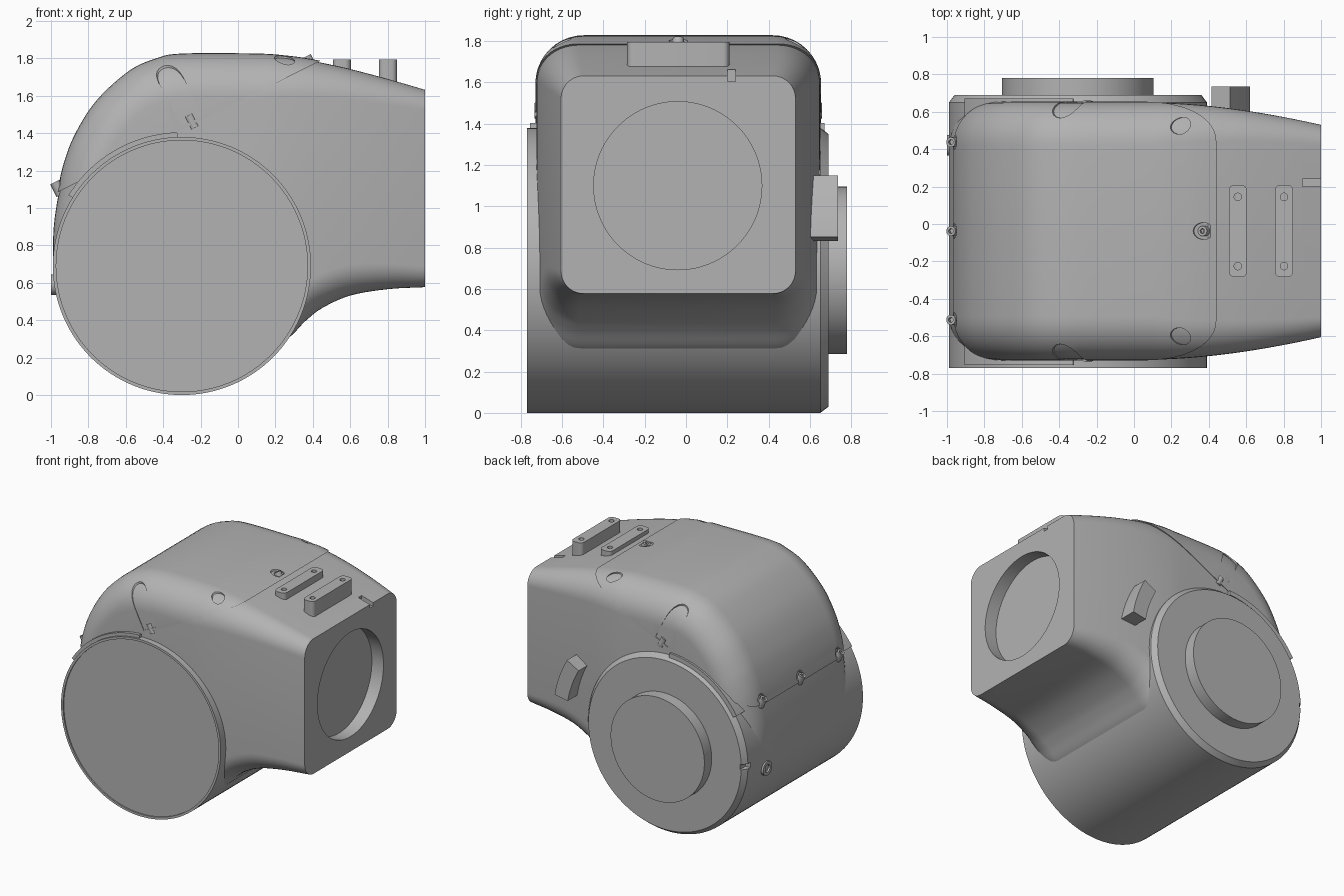
import bpy, bmesh, math
from mathutils import Vector, Matrix

if "Cube" in bpy.data.objects:
    bpy.data.objects.remove(bpy.data.objects["Cube"])

grey = bpy.data.materials.new("plain grey")
grey.use_nodes = True
COL = (0.45, 0.45, 0.45, 1)
grey.diffuse_color = COL
grey.node_tree.nodes["Principled BSDF"].inputs["Base Color"].default_value = COL

AXLE = Vector((-0.3, 0, 0.69))      # drum axis
YC = -0.0375                        # middle of the housing in y
SPLIT = Vector((0.44, 0, 1.787))    # point on the sloping cover split
N = Vector((-0.447, 0, 0.894)).normalized()
Y = Vector((0, 1, 0))


def finish(bm, name, angle=30):
    bmesh.ops.remove_doubles(bm, verts=bm.verts, dist=1e-5)
    bmesh.ops.recalc_face_normals(bm, faces=bm.faces)
    me = bpy.data.meshes.new(name)
    bm.to_mesh(me)
    bm.free()
    me.materials.append(grey)
    ob = bpy.data.objects.new(name, me)
    bpy.context.collection.objects.link(ob)
    smooth(ob, angle)
    return ob


def smooth(ob, angle=30):
    bpy.ops.object.select_all(action='DESELECT')
    ob.select_set(True)
    bpy.context.view_layer.objects.active = ob
    bpy.ops.object.shade_smooth_by_angle(angle=math.radians(angle))


def loft(rings, name=None):
    """Skin a list of equal closed rings and cap both ends."""
    bm = bmesh.new()
    vs = [[bm.verts.new(p) for p in r] for r in rings]
    n = len(vs[0])
    for a, b in zip(vs, vs[1:]):
        for i in range(n):
            bm.faces.new((a[i], a[(i + 1) % n], b[(i + 1) % n], b[i]))
    bm.faces.new(vs[0])
    bm.faces.new(vs[-1])
    return finish(bm, name) if name else bm


def rod(name, base, axis, r, length, sides=32):
    axis = Vector(axis).normalized()
    u = axis.orthogonal().normalized()
    w = axis.cross(u)
    ring = [u * r * math.cos(a) + w * r * math.sin(a)
            for a in (2 * math.pi * i / sides for i in range(sides))]
    return loft([[Vector(base) + p + axis * d for p in ring] for d in (0, length)], name)


def box(name, lo, hi):
    (x0, y0, z0), (x1, y1, z1) = lo, hi
    return loft([[(x0, y0, z), (x1, y0, z), (x1, y1, z), (x0, y1, z)] for z in (z0, z1)], name)


def cut(ob, cutters):
    """Subtract the cutters, bake the result and drop the cutters."""
    for c in cutters:
        c.hide_render = True
        m = ob.modifiers.new("cut", 'BOOLEAN')
        m.operation, m.solver, m.object = 'DIFFERENCE', 'EXACT', c
    dg = bpy.context.evaluated_depsgraph_get()
    me = bpy.data.meshes.new_from_object(ob.evaluated_get(dg))
    ob.modifiers.clear()
    ob.data = me
    for c in cutters:
        bpy.data.objects.remove(c)
    smooth(ob)


def spline(pts, k):
    """Catmull-Rom through tuples of any width."""
    p = [Vector(q) for q in pts]
    p = [2 * p[0] - p[1]] + p + [2 * p[-1] - p[-2]]
    out = []
    for a, b, c, d in zip(p, p[1:], p[2:], p[3:]):
        for i in range(k):
            t = i / k
            out.append(0.5 * (2 * b + (c - a) * t + (2 * a - 5 * b + 4 * c - d) * t * t
                              + (3 * b - a - 3 * c + d) * t ** 3))
    return out + [p[-2]]


def section(P, Q, grow):
    """Rounded cross-section reaching from inner point Q to outer point P."""
    v = (P - Q).normalized()
    P = P + v * grow
    x = P.x
    s = max(0, min(1, (x - 0.1) / 0.9))
    half = 0.6875 - 0.12 * s ** 1.7 + grow * 0.5
    rp = 0.235 - 0.125 * s
    rq = 0.04 if x < -0.25 else 0.235 - 0.125 * s
    mid, h = (P + Q) / 2, (P - Q).length / 2
    ring = []
    for k, (sy, sv, r) in enumerate(((1, 1, rp), (-1, 1, rp), (-1, -1, rq), (1, -1, rq))):
        for i in range(11):
            a = math.pi / 2 * (k + i / 10)
            ring.append(mid + Y * (YC + sy * (half - r) + r * math.cos(a))
                        + v * (sv * (h - r) + r * math.sin(a)))
    return ring


# Outline: wrap-around shoulder, then top and bottom edge of the neck
shoulder = [(-0.99, 0.69), (-0.985, 0.9), (-0.955, 1.1), (-0.92, 1.25), (-0.86, 1.4),
            (-0.75, 1.57), (-0.58, 1.725), (-0.44, 1.79)]
neck = [(-0.3, 1.817, 0.6), (0.1, 1.817, 0.25), (0.26, 1.806, 0.3), (0.36, 1.793, 0.395),
        (0.45, 1.776, 0.465), (0.6, 1.743, 0.532), (0.8, 1.69, 0.566), (1, 1.632, 0.577)]
stations = []
for x, z in shoulder:
    q = AXLE + (Vector((x, 0, z)) - AXLE).normalized() * 0.08
    stations.append((x, z, q.x, q.z))
stations += [(x, t, x, b) for x, t, b in neck]
path = [(Vector((a, 0, b)), Vector((c, 0, d))) for a, b, c, d in spline(stations, 5)]

housing = loft([section(p, q, 0) for p, q in path], "housing")

# Cover: the same skin, slightly raised, kept above the sloping split
bm = loft([section(p, q, 0.009) for p, q in path if p.x < 0.7])
bmesh.ops.bisect_plane(bm, geom=bm.verts[:] + bm.edges[:] + bm.faces[:],
                       plane_co=SPLIT, plane_no=N, clear_inner=True)
bmesh.ops.holes_fill(bm, edges=[e for e in bm.edges if e.is_boundary])
cover = finish(bm, "cover")

# Drum with rimmed front face, chamfered back edge and round boss
profile = [(0.001, -0.76), (0.672, -0.76), (0.672, -0.77), (0.69, -0.77), (0.69, 0.65),
           (0.66, 0.69), (0.405, 0.69), (0.405, 0.78), (0.001, 0.78)]
SEG = 128
drum = loft([[AXLE + Vector((r * math.cos(a), y, r * math.sin(a)))
              for a in (2 * math.pi * i / SEG for i in range(SEG))] for r, y in profile], "drum")
cut(drum, [box("slot_cutter", (-1.05, 0.62, 0.67), (-0.95, 0.75, 0.71))])


def arc_block(name, r0, r1, a0, a1, y0, y1, k=24):
    rings = []
    for i in range(k + 1):
        a = math.radians(a0 + (a1 - a0) * i / k)
        d = Vector((math.cos(a), 0, math.sin(a)))
        rings.append([AXLE + d * r + Y * y for r, y in ((r0, y0), (r1, y0), (r1, y1), (r0, y1))])
    return loft(rings, name)


arc_block("drum_lip", 0.68, 0.715, 92, 148, -0.755, 0.67)
arc_block("back_lug", 0.82, 0.935, 10, 29.5, 0.52, 0.735)

# Cover screws in pockets, all square to the split
screws = [(0.39, 0, 0.045), (-0.955, 0, 0.04)]
for side in (-1, 1):
    screws += [(0.29, side * 0.5625, 0.045), (-0.955, side * 0.475, 0.04),
               (-0.24, side * 0.67, 0.065)]
for i, (x, dy, r) in enumerate(screws):
    base = Vector((x, YC + dy, SPLIT.z + (x - SPLIT.x) * 0.5))
    cut(cover, [rod("pocket_cutter", base + N * 0.02, N, r, 0.45)])
    head = rod(f"screw_{i + 1}", base - N * 0.02, N, 0.027, 0.075, 24)
    cut(head, [rod("socket_cutter", base + N * 0.035, N, 0.015, 0.1, 6)])

# Neck: round recess in the end face and a small groove at the top edge
cut(housing, [rod("recess_cutter", (0.9, -0.04, 1.1), (1, 0, 0), 0.407, 0.3, 96),
              box("groove_cutter", (0.9, 0.2, 1.605), (1.1, 0.24, 1.75))])

# Two slotted pads with screw holes
for name, x, z0 in (("inner_pad", 0.555, 1.7), ("outer_pad", 0.802, 1.63)):
    ring = []
    for k, (sx, sy) in enumerate(((1, 1), (-1, 1), (-1, -1), (1, -1))):
        for i in range(7):
            a = math.pi / 2 * (k + i / 6)
            ring.append((x + sx * 0.018 + 0.03 * math.cos(a),
                         YC + sy * 0.217 + 0.03 * math.sin(a)))
    pad = loft([[(px, py, z) for px, py in ring] for z in (z0, 1.795)], name)
    cut(pad, [rod("hole_cutter", (x, y, 1.755), (0, 0, 1), 0.02, 0.1, 20) for y in (0.145, -0.225)])

# Ring button on the left of the drum
button = rod("side_button", (-0.96, 0.42, 0.59), (-1, 0, 0), 0.055, 0.04)
cut(button, [rod("button_cutter", (-0.985, 0.42, 0.59), (-1, 0, 0), 0.03, 0.1)])
